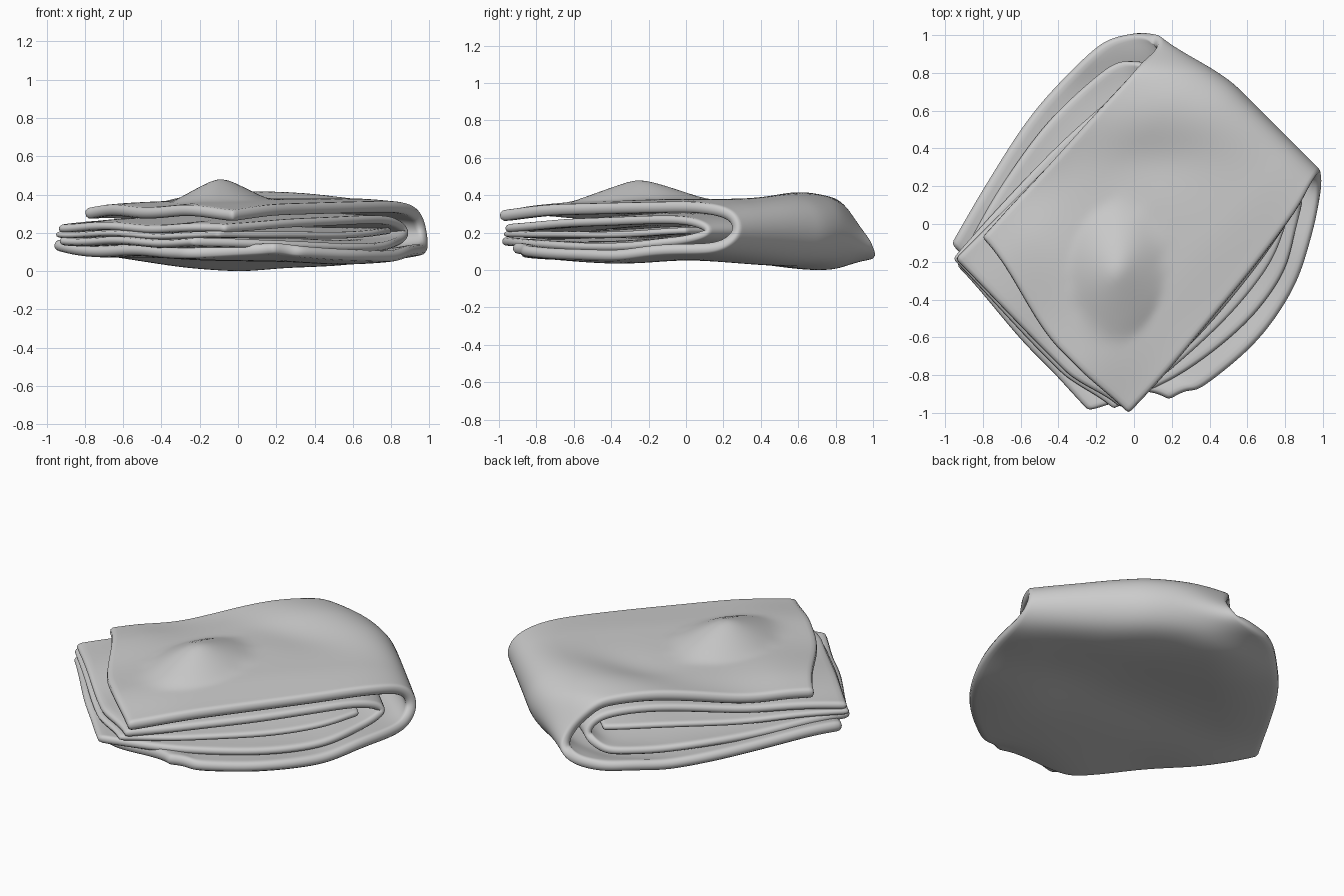
import bpy, math
from mathutils import Vector

if "Cube" in bpy.data.objects:
    bpy.data.objects.remove(bpy.data.objects["Cube"])

# Folded cloth: u runs from the open ends to the fold, v runs across the cloth
R = math.sqrt(0.5)


def step(a, b, x):
    t = min(1, max(0, (x - a) / (b - a)))
    return t * t * (3 - 2 * t)


def spline(points, per_segment):
    """Catmull-Rom through rows of numbers."""
    out = []
    n = len(points)
    for i in range(n - 1):
        p0, p1, p2, p3 = (Vector(points[min(n - 1, max(0, k))]) for k in (i - 1, i, i + 1, i + 2))
        for j in range(per_segment):
            t = j / per_segment
            out.append(0.5 * (2 * p1 + (p2 - p0) * t + (2 * p0 - 5 * p1 + 4 * p2 - p3) * t * t
                              + (3 * p1 - p0 - 3 * p2 + p3) * t ** 3))
    out.append(Vector(points[-1]))
    return out


def drape(u, v, z, peak):
    """Sag, curl and creases of the whole stack."""
    # rounded back corner of the fold
    u -= 0.10 * step(-0.1, -0.65, v) * step(0.45, 0.85, u) if v < -0.1 else 0
    x, y = R * (u + v), R * (u - v)
    w = min(1, max(0, (z - 0.07) / 0.3))
    low = -0.05 * step(0.2, 0.85, y) + 0.032 * math.exp(-(y / 0.28) ** 2)
    low -= 0.02 * step(0.2, 0.6, x)
    curl = 0.075 + 0.03 * step(0.2, 0.5, u) if v < 0 else 0.03 + 0.04 * step(0.3, 0.6, u)
    low += curl * (max(0, abs(v) - 0.45) / 0.42) ** 2
    high = 0.045 * math.exp(-((y - 0.62) / 0.25) ** 2) - 0.02 * step(0.3, 0.7, abs(v))
    high -= 0.02 * math.exp(-((y - 0.35) / 0.15) ** 2 - ((x - 0.1) / 0.3) ** 2)
    high -= 0.035 * math.exp(-((y - 0.18) / 0.25) ** 2 - ((x + 0.57) / 0.25) ** 2)
    z += low * (1 - w) + high * w
    z = 0.08 + (z - 0.08) * (1 - 0.55 * step(0.78, 1.0, y))
    z += 0.008 * math.sin(9 * v + 14 * z) * step(0.3, 0.75, -u)
    if peak:
        r = math.hypot((x + 0.09) / 0.24, (y + 0.25) / 0.36)
        z += 0.125 * max(0, 1 - r) * step(0.3, 0.34, z)
    return x, y, z


def sheet(name, profile, thickness, ends, peak=False, columns=36):
    """Sweep a profile of (u, z, v start, v end) into a thick cloth layer.
    ends: shift of the first and last open edge at v start, middle, v end."""
    rows = spline(profile, 5)
    verts, faces = [], []
    for i, (u, z, v0, v1) in enumerate(rows):
        e = ends[0] if i < len(rows) / 2 else ends[1]
        for j in range(columns + 1):
            s = j / columns
            v = v0 + (v1 - v0) * s
            a, b, c = e
            du = a + (b - a) * step(0, 0.6, s) + (c - b) * step(0.7, 1, s)
            verts.append(drape(u + du * step(0.3, 0.75, -u), v, z, peak))
    c = columns + 1
    for i in range(len(rows) - 1):
        for j in range(columns):
            faces.append((i * c + j, i * c + j + 1, (i + 1) * c + j + 1, (i + 1) * c + j))
    mesh = bpy.data.meshes.new(name)
    mesh.from_pydata(verts, [], faces)
    mesh.polygons.foreach_set("use_smooth", [True] * len(faces))
    ob = bpy.data.objects.new(name, mesh)
    bpy.context.collection.objects.link(ob)
    solid = ob.modifiers.new("thickness", 'SOLIDIFY')
    solid.thickness = thickness
    solid.offset = 0
    sub = ob.modifiers.new("soft_edges", 'SUBSURF')
    sub.levels = sub.render_levels = 1
    return ob


# Outer layer: bottom, round fold at the back right, top
sheet("outer_fold", [
    (-0.77, 0.105, -0.61, 0.79), (-0.42, 0.085, -0.70, 0.86), (0.0, 0.075, -0.79, 0.90),
    (0.35, 0.07, -0.81, 0.84), (0.62, 0.08, -0.79, 0.71), (0.80, 0.12, -0.72, 0.59),
    (0.87, 0.21, -0.63, 0.51), (0.82, 0.30, -0.57, 0.51), (0.64, 0.345, -0.57, 0.56),
    (0.30, 0.35, -0.56, 0.61), (-0.10, 0.345, -0.54, 0.65), (-0.45, 0.335, -0.53, 0.68),
    (-0.74, 0.31, -0.52, 0.69)], 0.06, ((0.01, -0.04, 0.24), (0.12, -0.01, 0.01)), True)

# Second layer folded inside the first
sheet("inner_fold", [
    (-0.85, 0.155, -0.51, 0.53), (-0.45, 0.135, -0.62, 0.72), (0.0, 0.13, -0.70, 0.79),
    (0.35, 0.13, -0.70, 0.75), (0.58, 0.15, -0.66, 0.63), (0.70, 0.21, -0.56, 0.55),
    (0.58, 0.265, -0.54, 0.57), (0.30, 0.28, -0.54, 0.62), (-0.10, 0.27, -0.54, 0.66),
    (-0.45, 0.25, -0.54, 0.66), (-0.80, 0.225, -0.54, 0.64)], 0.045,
    ((0.03, -0.01, -0.02), (0.0, -0.01, 0.06)))

# Innermost layer at the centre of the stack
sheet("core_layer", [
    (-0.81, 0.19, -0.55, 0.62), (-0.45, 0.193, -0.57, 0.68), (0.0, 0.20, -0.58, 0.70),
    (0.35, 0.205, -0.56, 0.66), (0.57, 0.21, -0.53, 0.57)], 0.035,
    ((0.0, -0.02, 0.04), (0, 0, 0)))

# Rest the stack on the floor
bpy.context.view_layer.update()
deps = bpy.context.evaluated_depsgraph_get()
pts = [v.co.z for o in bpy.data.objects for v in o.evaluated_get(deps).data.vertices]
for o in bpy.data.objects:
    o.location.z = -min(pts)
